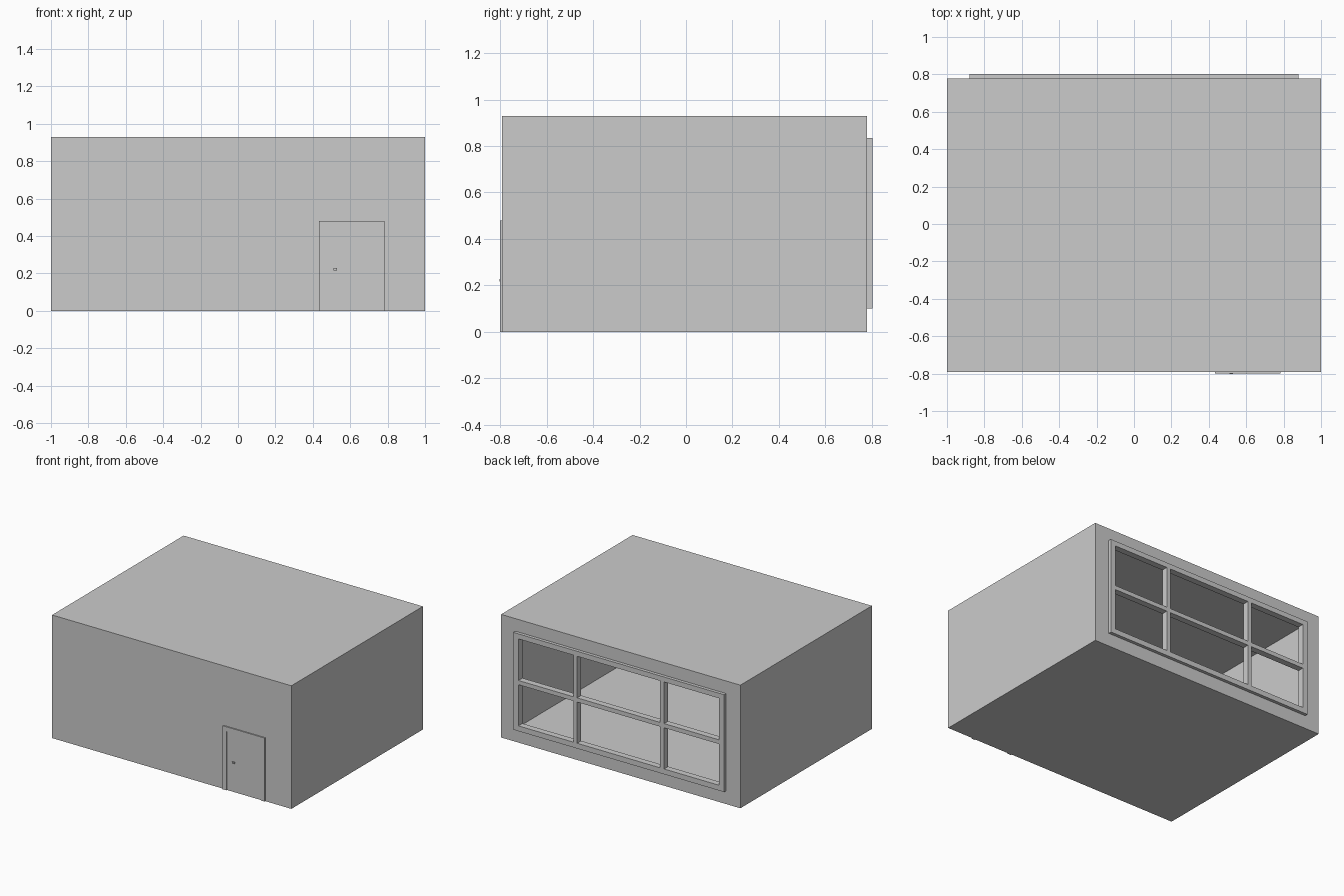
import bpy, bmesh

if "Cube" in bpy.data.objects:
    bpy.data.objects.remove(bpy.data.objects["Cube"])

FRONT, BACK, TOP = -0.791, 0.779, 0.93
WX, WZ0, WZ1 = 0.838, 0.14, 0.797      # clear window opening


def finish(name, bm):
    me = bpy.data.meshes.new(name)
    bm.to_mesh(me)
    bm.free()
    ob = bpy.data.objects.new(name, me)
    bpy.context.collection.objects.link(ob)
    return ob


def add_box(bm, x, y, z):
    vs = bmesh.ops.create_cube(bm, size=1)["verts"]
    for v in vs:
        v.co = [(a + b) / 2 + c * (b - a) for (a, b), c in zip((x, y, z), v.co)]
    return vs


def boxes(name, parts):
    bm = bmesh.new()
    for p in parts:
        add_box(bm, *p)
    return finish(name, bm)


# room shell: thin single-surface walls with a window opening in the back wall
bm = bmesh.new()
add_box(bm, (-1, 1), (FRONT, BACK), (0, TOP))
bm.normal_update()
back = next(f for f in bm.faces if f.normal.y > 0.9)
outer = list(back.verts)
inner = [bm.verts.new((WX if v.co.x > 0 else -WX, BACK,
                       WZ1 if v.co.z > 0.5 else WZ0)) for v in outer]
bm.faces.remove(back)
for i in range(4):
    j = (i + 1) % 4
    bm.faces.new((outer[i], outer[j], inner[j], inner[i]))
finish("room_shell", bm)

# window frame
wy = (0.755, 0.803)
boxes("window_frame", [
    ((-0.88, 0.88), wy, (0.10, WZ0)),
    ((-0.88, 0.88), wy, (WZ1, 0.835)),
    ((-0.88, -WX), wy, (WZ0, WZ1)),
    ((WX, 0.88), wy, (WZ0, WZ1)),
])

# window bars: two uprights and a rail in three pieces
b = 0.016
rail = (0.467 - b, 0.467 + b)
cx = 0.363
boxes("window_bars", [
    ((-cx - b, -cx + b), wy, (WZ0, WZ1)),
    ((cx - b, cx + b), wy, (WZ0, WZ1)),
    ((-WX, -cx - b), wy, rail),
    ((-cx + b, cx - b), wy, rail),
    ((cx + b, WX), wy, rail),
])

# door frame, leaf and handle
dy = (-0.80, -0.782)
boxes("door_frame", [
    ((0.432, 0.462), dy, (0, 0.445)),
    ((0.752, 0.782), dy, (0, 0.445)),
    ((0.432, 0.782), dy, (0.445, 0.48)),
])
boxes("door_leaf", [((0.462, 0.752), (-0.793, -0.789), (0, 0.445))])
boxes("door_handle", [((0.511, 0.529), (-0.803, -0.793), (0.217, 0.229))])
